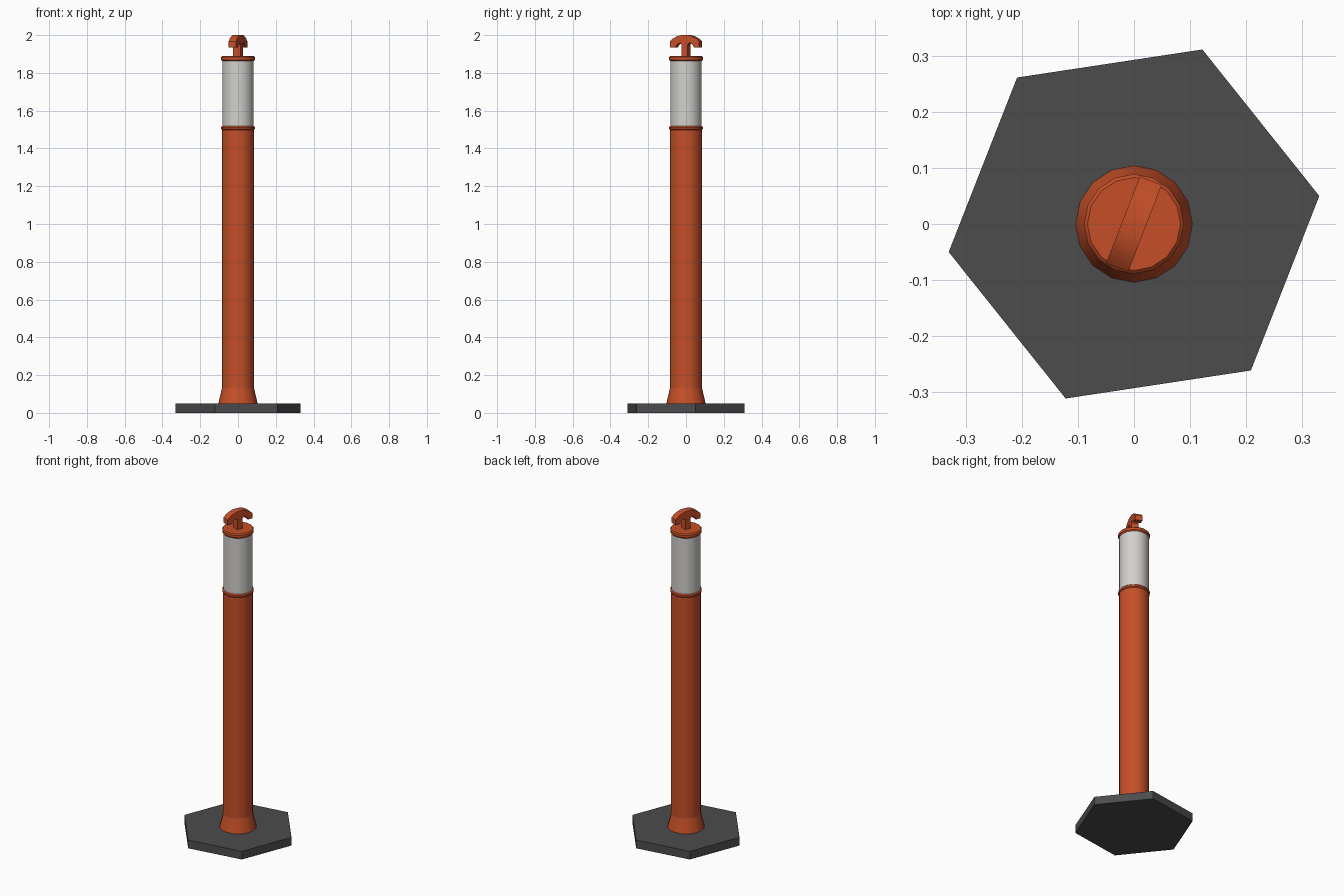
import bpy
import math

if "Cube" in bpy.data.objects:
    bpy.data.objects.remove(bpy.data.objects["Cube"], do_unlink=True)


def make_material(name, rgb):
    mat = bpy.data.materials.new(name)
    mat.use_nodes = True
    mat.diffuse_color = (*rgb, 1)
    bsdf = mat.node_tree.nodes["Principled BSDF"]
    bsdf.inputs["Base Color"].default_value = (*rgb, 1)
    bsdf.inputs["Roughness"].default_value = 0.6
    return mat


orange = make_material("safety orange", (0.56, 0.078, 0.021))
white = make_material("reflective white", (0.65, 0.63, 0.60))
rubber = make_material("dark rubber", (0.072, 0.072, 0.072))


def make_object(name, verts, faces, mat, smooth=True):
    mesh = bpy.data.meshes.new(name)
    mesh.from_pydata(verts, [], faces)
    mesh.materials.append(mat)
    obj = bpy.data.objects.new(name, mesh)
    bpy.context.collection.objects.link(obj)
    if smooth:
        bpy.ops.object.select_all(action='DESELECT')
        obj.select_set(True)
        bpy.context.view_layer.objects.active = obj
        bpy.ops.object.shade_smooth_by_angle(angle=math.radians(35))
    return obj


def lathe(name, profile, mat, sides=16, turn=0.0, smooth=True):
    """Spin (radius, height) pairs, listed bottom to top, and cap both ends."""
    verts, faces = [], []
    for r, z in profile:
        for i in range(sides):
            a = turn + math.tau * i / sides
            verts.append((r * math.cos(a), r * math.sin(a), z))
    for k in range(len(profile) - 1):
        for i in range(sides):
            j = (i + 1) % sides
            faces.append((k * sides + i, k * sides + j,
                          (k + 1) * sides + j, (k + 1) * sides + i))
    faces.append(tuple(reversed(range(sides))))
    top = (len(profile) - 1) * sides
    faces.append(tuple(range(top, top + sides)))
    return make_object(name, verts, faces, mat, smooth)


# Hexagonal foot
lathe("base", [(0.334, 0), (0.334, 0.05)], rubber, sides=6,
      turn=math.radians(8.6), smooth=False)

# Flared collar, post and reflective sleeve
lathe("collar", [(0.104, 0.05), (0.084, 0.135)], orange)
lathe("post", [(0.084, 0.135), (0.084, 1.50)], orange)
lathe("sleeve", [(0.083, 1.51), (0.083, 1.87)], white)

# Rounded rings above and below the sleeve
for name, z0, z1 in (("lower_ring", 1.496, 1.518), ("top_ring", 1.862, 1.889)):
    lathe(name, [(0.083, z0), (0.089, z0 + 0.006),
                 (0.089, z1 - 0.006), (0.083, z1)], orange)

# Anchor-shaped handle: half outline mirrored, then extruded across its width
half = [(0.017, 1.885), (0.017, 1.95), (0.024, 1.959), (0.036, 1.956),
        (0.047, 1.946), (0.054, 1.934), (0.083, 1.934), (0.083, 1.966),
        (0.066, 1.982), (0.045, 1.993), (0.022, 2.0)]
outline = half + [(-u, z) for u, z in reversed(half)]
n = len(outline)
angle = math.radians(68.8)
c, s = math.cos(angle), math.sin(angle)
verts = [(u * c - w * s, u * s + w * c, z)
         for w in (-0.021, 0.021) for u, z in outline]
faces = [tuple(range(n)), tuple(reversed(range(n, 2 * n)))]
faces += [((i + 1) % n, i, n + i, n + (i + 1) % n) for i in range(n)]
make_object("handle", verts, faces, orange)
